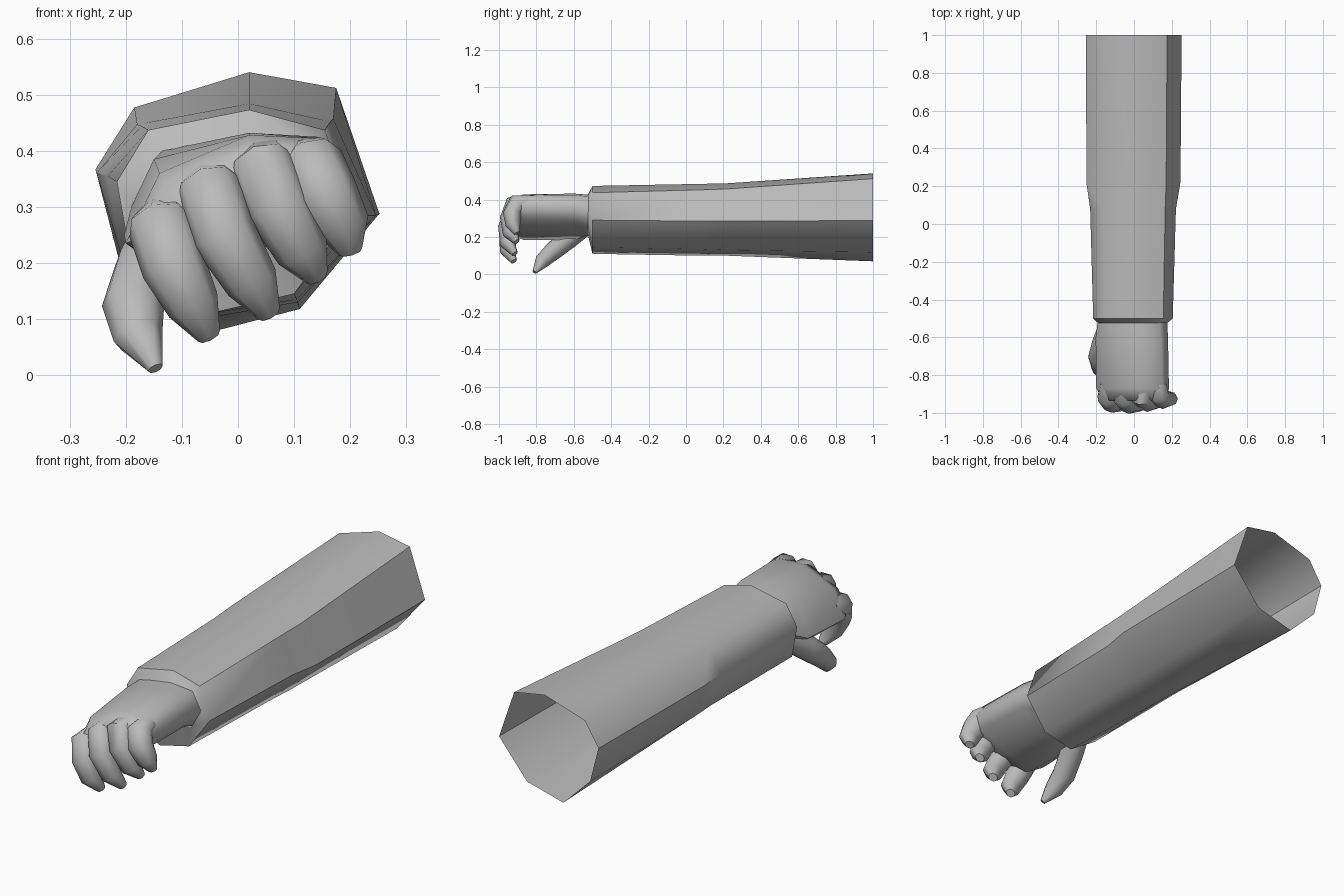
import bpy, bmesh, math
from mathutils import Vector

if "Cube" in bpy.data.objects:
    bpy.data.objects.remove(bpy.data.objects["Cube"])

grey = bpy.data.materials.new("plain_grey")
grey.diffuse_color = (0.5, 0.5, 0.5, 1)
grey.use_nodes = True
grey.node_tree.nodes["Principled BSDF"].inputs["Base Color"].default_value = grey.diffuse_color


def loft(name, rings, cap_start=False, cap_end=False, angle=50):
    """Skin a list of equal-length rings of 3D points."""
    bm = bmesh.new()
    vs = [[bm.verts.new(p) for p in r] for r in rings]
    n = len(vs[0])
    for a, b in zip(vs, vs[1:]):
        for i in range(n):
            j = (i + 1) % n
            bm.faces.new((a[i], a[j], b[j], b[i]))
    if cap_start:
        bm.faces.new(vs[0])
    if cap_end:
        bm.faces.new(vs[-1])
    bmesh.ops.recalc_face_normals(bm, faces=bm.faces)
    me = bpy.data.meshes.new(name)
    bm.to_mesh(me)
    bm.free()
    me.materials.append(grey)
    ob = bpy.data.objects.new(name, me)
    bpy.context.collection.objects.link(ob)
    bpy.context.view_layer.objects.active = ob
    ob.select_set(True)
    bpy.ops.object.shade_smooth_by_angle(angle=math.radians(angle))
    ob.select_set(False)
    return ob


def section(y, pts):
    return [(x, y, z) for x, z in pts]


def digit(name, path, sizes, across, sides=8):
    """Tapered elliptical tube along a bent path; sizes are (half width, half depth)."""
    pts = [Vector(p) for p in path]
    rings = []
    for i, p in enumerate(pts):
        t = (pts[min(i + 1, len(pts) - 1)] - pts[max(i - 1, 0)]).normalized()
        w = Vector(across)
        w = (w - t * w.dot(t)).normalized()
        d = t.cross(w)
        a, b = sizes[i]
        rings.append([p + w * a * math.cos(k * math.tau / sides)
                      + d * b * math.sin(k * math.tau / sides) for k in range(sides)])
    return loft(name, rings, True, True, 60)


# sleeve: eight-sided tube, open at the back, tucked in at the wrist
back = [(.02, .54), (.175, .512), (.252, .288), (.11, .118),
        (-.075, .07), (-.212, .205), (-.254, .367), (-.185, .477)]
elbow = [(.02, .487), (.17, .457), (.246, .285), (.107, .13),
         (-.07, .1), (-.207, .21), (-.252, .36), (-.18, .447)]
forearm = [(.02, .484), (.165, .452), (.222, .285), (.105, .135),
           (-.065, .1), (-.2, .21), (-.232, .355), (-.172, .444)]
cuff = [(.02, .473), (.155, .437), (.205, .29), (.10, .145),
        (-.05, .11), (-.19, .2), (-.216, .345), (-.16, .437)]
wrist = [(.02, .425), (.13, .415), (.175, .33), (.13, .25),
         (0, .215), (-.12, .225), (-.19, .3), (-.135, .4)]
loft("sleeve", [section(1, back), section(.22, elbow), section(.08, forearm),
                section(-.5, cuff), section(-.525, wrist)])

# palm: slanted block running from the wrist to the knuckles
palm_mid = [(.02, .432), (.14, .425), (.18, .36), (.15, .29),
            (0, .225), (-.13, .185), (-.203, .25), (-.15, .385)]
knuckles = [(.02, .428), (.15, .422), (.185, .37), (.16, .3),
            (.01, .225), (-.12, .185), (-.2, .235), (-.14, .36)]
front = [(.02, .40), (.14, .40), (.165, .36), (.14, .31),
         (.01, .25), (-.11, .21), (-.165, .25), (-.12, .33)]
loft("palm", [section(-.5, wrist), section(-.6, palm_mid),
              section(-.87, knuckles), section(-.935, front)], True, True, 70)

# four curled fingers
row = (.9, 0, .42)
finger_sizes = [(.052, .045), (.06, .055), (.058, .05), (.048, .04), (.022, .018)]
finger_paths = {
    "index_finger": [(-.13, -.85, .28), (-.137, -.92, .265), (-.115, -.95, .195),
                     (-.08, -.955, .125), (-.052, -.92, .07)],
    "middle_finger": [(-.05, -.85, .34), (-.05, -.925, .33), (-.025, -.955, .25),
                      (.025, -.955, .165), (.055, -.915, .11)],
    "ring_finger": [(.045, -.85, .38), (.045, -.92, .37), (.072, -.945, .30),
                    (.115, -.94, .22), (.14, -.905, .175)],
    "little_finger": [(.125, -.85, .38), (.13, -.905, .375), (.155, -.93, .325),
                      (.188, -.925, .265), (.2, -.905, .22)],
}
for name, path in finger_paths.items():
    digit(name, path, finger_sizes, row)

# thumb hanging below the palm edge
digit("thumb", [(-.13, -.52, .27), (-.165, -.63, .19), (-.187, -.71, .125),
                (-.178, -.77, .07), (-.147, -.81, .012)],
      [(.05, .05), (.057, .055), (.056, .05), (.045, .04), (.014, .012)], (1, .2, .3))
